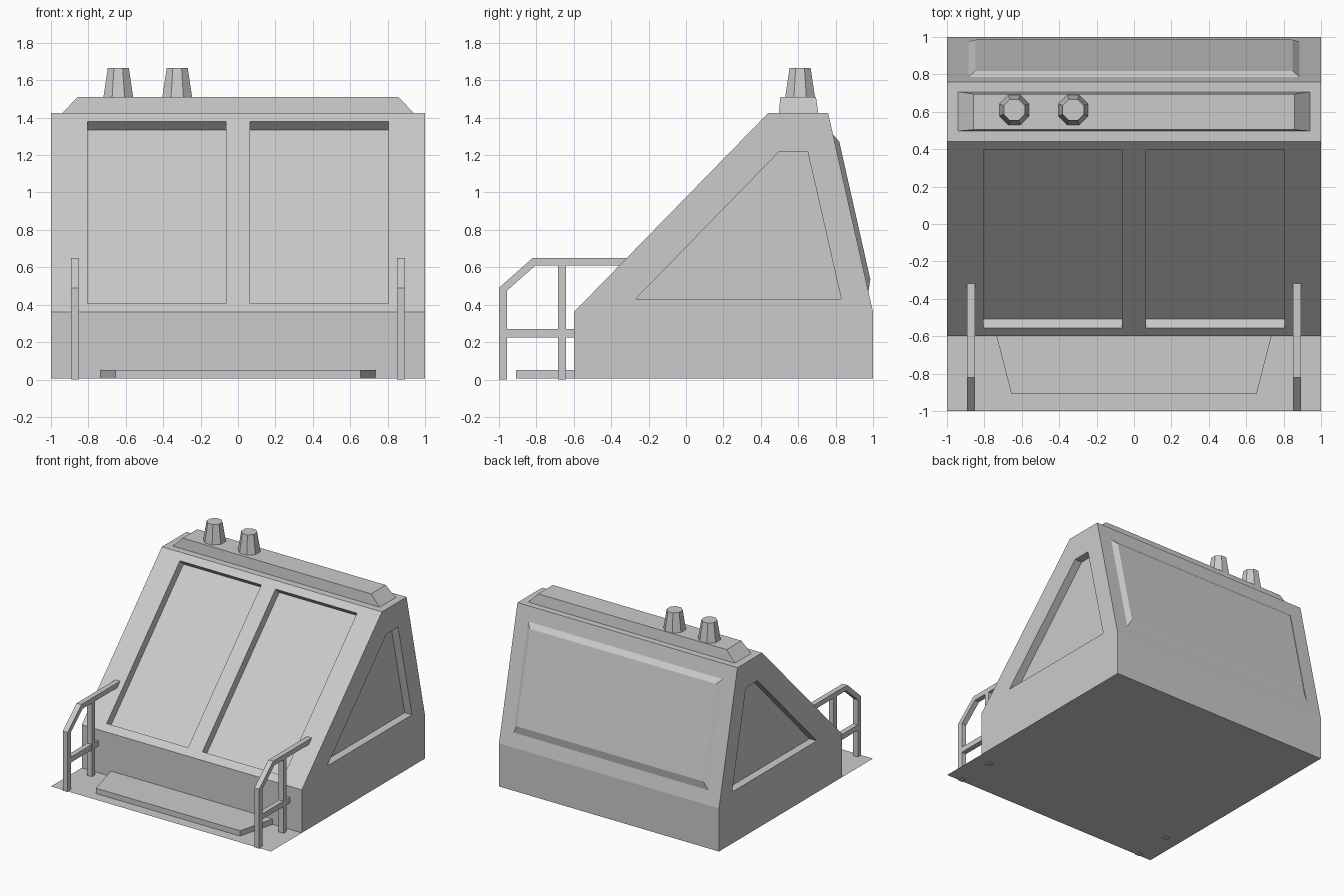
import bpy
import bmesh
import math
from mathutils import Vector

if "Cube" in bpy.data.objects:
    bpy.data.objects.remove(bpy.data.objects["Cube"])

grey = bpy.data.materials.new("light_grey")
grey.use_nodes = True
colour = (0.6, 0.6, 0.6, 1)
grey.diffuse_color = colour
grey.node_tree.nodes["Principled BSDF"].inputs["Base Color"].default_value = colour

GROUND = 0.006
RECESS = 0.066


def finish(name, bm):
    bmesh.ops.recalc_face_normals(bm, faces=bm.faces)
    mesh = bpy.data.meshes.new(name)
    bm.to_mesh(mesh)
    bm.free()
    mesh.materials.append(grey)
    obj = bpy.data.objects.new(name, mesh)
    bpy.context.collection.objects.link(obj)
    return obj


def loft(name, first, second):
    """Closed solid between two matching outlines."""
    bm = bmesh.new()
    a = [bm.verts.new(p) for p in first]
    b = [bm.verts.new(p) for p in second]
    bm.faces.new(a)
    bm.faces.new(b)
    for i in range(len(a)):
        j = (i + 1) % len(a)
        bm.faces.new((a[i], a[j], b[j], b[i]))
    return finish(name, bm)


def side_prism(name, outline, x0, x1):
    """Extrude a (y, z) outline along x."""
    return loft(name, [(x0, y, z) for y, z in outline], [(x1, y, z) for y, z in outline])


def rect(x0, x1, y0, y1, z):
    return [(x0, y0, z), (x1, y0, z), (x1, y1, z), (x0, y1, z)]


def cut(target, cutter):
    mod = target.modifiers.new("recess", "BOOLEAN")
    mod.operation = "DIFFERENCE"
    mod.solver = "EXACT"
    mod.object = cutter
    bpy.context.view_layer.objects.active = target
    bpy.ops.object.modifier_apply(modifier=mod.name)
    bpy.data.objects.remove(cutter)


# Main body with sloping front and back
body = side_prism("body", [(-0.6, GROUND), (-0.6, 0.36), (0.44, 1.425),
                           (0.76, 1.425), (1, 0.36), (1, GROUND)], -1, 1)

# Recessed panels: two on the front slope, one on each side
slope = Vector((0, 1.04, 1.065))
normal = Vector((0, -slope.z, slope.y)).normalized()
corner = Vector((0, -0.6, 0.36))
low, high = corner + slope * 0.043, corner + slope * 0.957
side_outline = [(-0.27, 0.43), (0.5, 1.22), (0.65, 1.22), (0.83, 0.43)]
for s in (-1, 1):
    inner, outer = Vector((s * 0.065, 0, 0)), Vector((s * 0.805, 0, 0))
    quad = [low + inner, low + outer, high + outer, high + inner]
    cut(body, loft("front_cutter", [p - normal * RECESS for p in quad],
                   [p + normal * 0.1 for p in quad]))
    cut(body, side_prism("side_cutter", side_outline, s * (1 - RECESS), s * 1.1))


# Raised back panel with bevelled rim
def back_quad(x, z0, z1, lift):
    def back_y(z):
        return 0.76 + 0.24 * (1.425 - z) / 1.065 + lift
    return [(-x, back_y(z0), z0), (x, back_y(z0), z0), (x, back_y(z1), z1), (-x, back_y(z1), z1)]


loft("back_panel", back_quad(0.885, 0.47, 1.31, 0), back_quad(0.847, 0.535, 1.273, 0.025))

# Roof ridge box with tapered ends
loft("roof_box", rect(-0.94, 0.94, 0.497, 0.707, 1.425), rect(-0.857, 0.857, 0.504, 0.695, 1.51))

# Eight-sided roof vents
for label, x in (("right", -0.64), ("left", -0.325)):
    rings = [[(x + r * math.cos((i + 0.5) * math.pi / 4),
               0.61 + r * math.sin((i + 0.5) * math.pi / 4), z) for i in range(8)]
             for r, z in ((0.086, 1.51), (0.061, 1.665))]
    loft(label + "_roof_vent", *rings)

# Thin forecourt sheet and tapered front step
bm = bmesh.new()
bm.faces.new([bm.verts.new(p) for p in rect(-1, 1, -1, -0.6, GROUND)])
finish("forecourt", bm)
loft("front_step",
     [(-0.735, -0.6, GROUND), (-0.655, -0.91, GROUND), (0.655, -0.91, GROUND), (0.735, -0.6, GROUND)],
     [(-0.735, -0.6, 0.05), (-0.655, -0.91, 0.05), (0.655, -0.91, 0.05), (0.735, -0.6, 0.05)])

# Handrails: bent outer frame, inner post and middle bar
frame = [(-1, 0), (-1, 0.49), (-0.82, 0.65), (-0.315, 0.65), (-0.31, 0.61),
         (-0.805, 0.61), (-0.957, 0.475), (-0.957, 0)]
post = [(-0.685, 0), (-0.685, 0.612), (-0.642, 0.612), (-0.642, 0)]
bar = [(-0.957, 0.225), (-0.957, 0.27), (-0.595, 0.27), (-0.595, 0.225)]
for label, s in (("right", -1), ("left", 1)):
    for part, outline, half in (("rail_frame", frame, 0.0215), ("rail_post", post, 0.0215),
                                ("rail_bar", bar, 0.021)):
        side_prism(label + "_" + part, outline, s * 0.871 - half, s * 0.871 + half)
